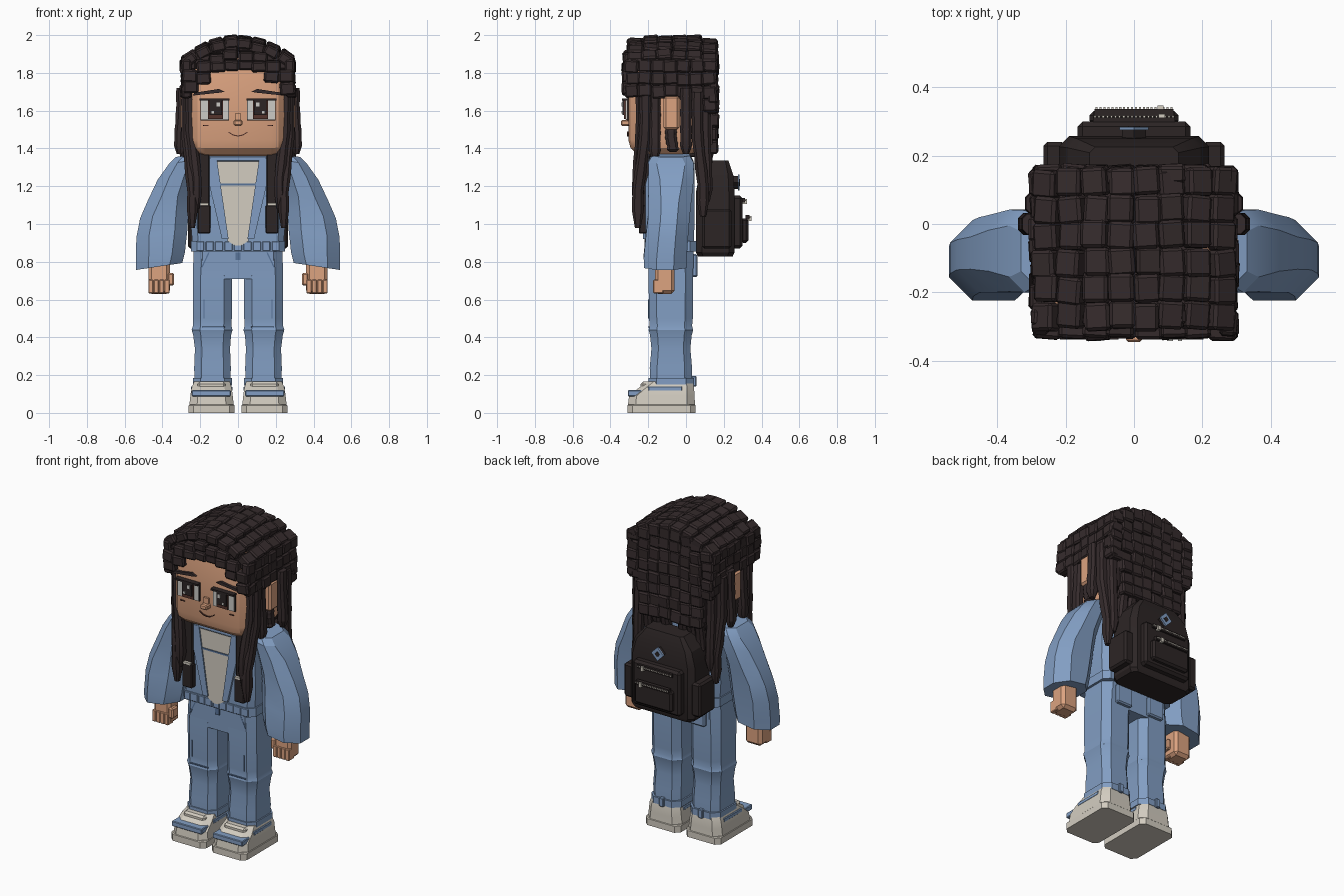
import bpy, bmesh, math, random
from mathutils import Matrix, Vector

random.seed(4)
if "Cube" in bpy.data.objects:
    bpy.data.objects.remove(bpy.data.objects["Cube"])


def material(name, *rgb):
    lin = [((c / 255 + 0.055) / 1.055) ** 2.4 for c in rgb] + [1]
    m = bpy.data.materials.new(name)
    m.use_nodes = True
    m.diffuse_color = lin
    m.node_tree.nodes["Principled BSDF"].inputs["Base Color"].default_value = lin
    return m


SKIN = material("skin", 220, 163, 128)
HAIR = material("dark hair", 53, 43, 44)
DENIM = material("denim", 130, 158, 195)
SEAM = material("dark denim", 88, 115, 152)
CREAM = material("cream", 210, 204, 192)
PACK = material("pack black", 44, 37, 37)
WHITE = material("eye white", 204, 203, 198)
IRIS = material("iris brown", 84, 52, 44)
parts = []


def finish(name, bm, mat):
    bmesh.ops.recalc_face_normals(bm, faces=bm.faces)
    me = bpy.data.meshes.new(name)
    bm.to_mesh(me)
    bm.free()
    me.materials.append(mat)
    ob = bpy.data.objects.new(name, me)
    bpy.context.collection.objects.link(ob)
    parts.append(ob)
    return ob


def box(name, mat, xs, ys, zs, bevel=0.0, seg=1):
    lo, hi = (Vector(p) for p in zip(*(sorted(r) for r in (xs, ys, zs))))
    bm = bmesh.new()
    bmesh.ops.create_cube(bm, size=1, matrix=Matrix.Translation((lo + hi) / 2) @ Matrix.Diagonal((*(hi - lo), 1)))
    if bevel:
        bmesh.ops.bevel(bm, geom=bm.edges[:], offset=bevel, segments=seg, profile=0.5, affect='EDGES')
    return finish(name, bm, mat)


def loft(name, mat, sections, chamfer=0.35, s=1, tilt=0):
    """Stack of chamfered rectangles: (x, y, z, half width, half depth)."""
    bm = bmesh.new()
    rings = []
    for x, y, z, w, d in sections:
        c = chamfer * min(w, d)
        corner = [(w, c - d), (w, d - c), (w - c, d), (c - w, d), (-w, d - c), (-w, c - d), (c - w, -d), (w - c, -d)]
        rings.append([bm.verts.new((s * (x + a), y + b, z - tilt * a)) for a, b in corner])
    for r, q in zip(rings, rings[1:]):
        for i in range(8):
            j = (i + 1) % 8
            bm.faces.new((r[i], r[j], q[j], q[i]))
    bm.faces.new(rings[0])
    bm.faces.new(rings[-1])
    return finish(name, bm, mat)


def plate(name, mat, outline, y0, y1, s=1):
    """Outline in x and z, given depth along y."""
    bm = bmesh.new()
    a, b = ([bm.verts.new((s * x, y, z)) for x, z in outline] for y in (y0, y1))
    bm.faces.new(a)
    bm.faces.new(b)
    for i in range(len(a)):
        j = (i + 1) % len(a)
        bm.faces.new((a[i], a[j], b[j], b[i]))
    return finish(name, bm, mat)


def diamond(r):
    return [(-r, 1.22), (0, 1.22 + r), (r, 1.22), (0, 1.22 - r)]


# Head and face
box("head", SKIN, (-.258, .258), (-.305, .1), (1.36, 1.9), .085, 3)
box("neck", SKIN, (-.09, .09), (-.17, .01), (1.3, 1.4))
box("nose", SKIN, (-.023, .023), (-.345, -.29), (1.52, 1.55), .006)
box("nose_bridge", SKIN, (-.017, .017), (-.318, -.29), (1.55, 1.585))
smile = [(.05 * t, 1.463 + .02 * t * t) for t in (-1, -.5, 0, .5, 1)]
plate("mouth", IRIS, smile + [(x, z + .006) for x, z in reversed(smile)], -.312, -.304)

for s, side in ((1, "left_"), (-1, "right_")):
    def b(name, mat, xs, *rest):
        return box(side + name, mat, [s * x for x in xs], *rest)

    # Eyes are layered plates
    b("eye_rim", PACK, (.047, .199), (-.313, -.305), (1.548, 1.662))
    b("eye_white", WHITE, (.05, .196), (-.32, -.313), (1.552, 1.655))
    b("iris", IRIS, (.08, .158), (-.328, -.32), (1.556, 1.655))
    b("pupil", PACK, (.086, .152), (-.336, -.328), (1.577, 1.655))
    b("glint", WHITE, (.096, .114), (-.342, -.336), (1.622, 1.643))
    b("small_glint", WHITE, (.128, .14), (-.342, -.336), (1.585, 1.597))
    b("lash", PACK, (.045, .203), (-.338, -.305), (1.653, 1.664))
    plate(side + "brow", HAIR, [(.07, 1.7), (.1, 1.715), (.23, 1.695), (.24, 1.68), (.1, 1.695)], -.32, -.26, s)
    b("freckles", IRIS, (.155, .185), (-.311, -.303), (1.518, 1.523))
    b("ear", SKIN, (.24, .305), (-.118, -.035), (1.5, 1.68), .012)

    # Sleeves, hands
    loft(side + "sleeve", DENIM, [
        (.26, -.08, 1.365, .07, .1), (.29, -.08, 1.33, .075, .12), (.325, -.078, 1.25, .1, .12),
        (.365, -.085, 1.14, .113, .115), (.39, -.09, 1.05, .128, .11), (.403, -.1, .95, .135, .112),
        (.411, -.11, .83, .13, .114), (.418, -.11, .775, .123, .112)], .6, s, .15)
    b("palm", SKIN, (.36, .475), (-.165, -.06), (.63, .8), .018)
    for i in range(4):
        x = .362 + i * .0285
        b("finger_%d" % i, SKIN, (x, x + .0275), (-.174, -.12), (.633, .705), .004)
    b("thumb", SKIN, (.338, .372), (-.165, -.105), (.675, .74), .008)

    # Trousers with knee folds and cuffs
    loft(side + "leg", DENIM, [
        (.135, -.08, .14, .095, .11), (.135, -.08, .24, .097, .112), (.135, -.08, .34, .093, .103),
        (.137, -.08, .41, .1, .11), (.137, -.08, .44, .108, .118), (.137, -.08, .46, .102, .112),
        (.136, -.08, .5, .103, .116), (.136, -.08, .72, .103, .118), (.12, -.08, .86, .115, .118)], .4, s)
    loft(side + "cuff", DENIM, [(.135, -.078, z, .104, .12) for z in (.145, .185)], .4, s)
    b("cuff_tab", DENIM, (.12, .15), (.03, .055), (.14, .195), .004)
    b("back_pocket", DENIM, (.06, .17), (.03, .062), (.72, .84), .008)
    plate(side + "pocket_seam", SEAM, [(.15, .85), (.157, .85), (.195, .77), (.188, .77)], -.201, -.19, s)
    b("leg_seam", SEAM, (.178, .182), (-.2, -.19), (.5, .6))
    b("knee_seam", SEAM, (.07, .19), (-.202, -.19), (.452, .458))

    # Shoes
    loft(side + "sole", CREAM, [(.14, -.13, 0, .121, .181), (.14, -.13, .04, .121, .181), (.14, -.13, .045, .116, .176)], .22, s)
    loft(side + "shoe", CREAM, [
        (.14, -.13, .04, .118, .178), (.14, -.128, .09, .112, .173),
        (.14, -.105, .13, .107, .148), (.138, -.085, .165, .095, .12)], .35, s)
    b("shoe_band", DENIM, (.038, .245), (-.308, -.22), (.088, .12), .004)
    b("shoe_side", DENIM, (.03, .25), (-.2, -.02), (.115, .14), .004)
    b("shoe_tongue", CREAM, (.065, .215), (-.24, -.15), (.12, .165), .012)

    # Jacket front and pack straps
    plate(side + "lapel", DENIM, [(.112, 1.345), (.155, 1.345), (.15, 1.2), (.085, .92), (.05, .92)], -.228, -.19, s)
    b("chest_seam", SEAM, (.11, .15), (-.222, -.2), (1.145, 1.15))
    b("strap", PACK, (.15, .21), (-.238, -.19), (1.0, 1.38), .006)
    b("strap_pad", PACK, (.145, .215), (-.25, -.2), (.95, 1.1), .006)
    b("buckle", CREAM, (.155, .205), (-.255, -.22), (1.097, 1.11))
    b("strap_top", PACK, (.15, .21), (-.238, .12), (1.355, 1.38), .006)
    b("pack_side_pocket", PACK, (.2, .265), (.085, .24), (.87, 1.08), .012)

    # Long locks: x, y, top and bottom, with sideways drift toward the tip
    locks = [(.272, -.215, 1.74, .98, -.03, -.04), (.25, -.235, 1.74, 1.08, -.03, -.02),
             (.268, -.165, 1.72, 1.34, .01, 0), (.268, -.08, 1.5, 1.38, 0, .01), (.3, .0, 1.72, 1.37, .01, 0),
             (.29, .06, 1.7, 1.04, -.02, .03), (.25, .1, 1.65, 1.12, 0, .01), (.18, .12, 1.5, 1.2, 0, -.02),
             (.06, .12, 1.5, 1.25, 0, -.02), (.12, .125, 1.5, 1.28, 0, -.02)]
    for n, (x, y, top, low, dx, dy) in enumerate(locks):
        path = []
        for k in range(9):
            t = k / 8
            drift = min(1, max(0, (t - .35) * 2.5))
            w = (.026 + .003 * (k % 2)) * (1 if k < 8 else .55)
            path.append((x + dx * drift, y + dy * drift, top + (low - top) * t, w, w * 1.1))
        loft(side + "lock_%d" % n, HAIR, path, .5, s)

# Jacket, shirt and waist
loft("jacket", DENIM, [(0, -.085, .88, .24, .125), (0, -.085, 1.0, .25, .13), (0, -.085, 1.2, .245, .13),
                       (0, -.08, 1.32, .22, .125), (0, -.08, 1.36, .16, .1)], .25)
plate("shirt", CREAM, [(-.115, 1.33), (.115, 1.33), (.055, .91), (.015, .885), (-.015, .885), (-.055, .91)], -.22, -.19)
plate("shirt_seam", SEAM, [(-.095, 1.215), (.095, 1.215), (.094, 1.205), (-.094, 1.205)], -.224, -.216)
box("collar", DENIM, (-.155, .155), (-.225, .03), (1.33, 1.36), .006)
loft("jacket_hem", DENIM, [(0, -.08, z, .25, .135) for z in (.855, .91)], .25)
for i in range(9):
    x = -.2 + i * .05
    box("hem_rib_%d" % i, DENIM, (x - .021, x + .021), (-.219, -.2), (.858, .907), .003)
loft("hips", DENIM, [(0, -.08, .71, .235, .117), (0, -.08, .87, .236, .121)], .4)
box("fly_button", SEAM, (-.014, .014), (-.206, -.19), (.81, .85))

# Backpack with pockets, zips and a diamond patch
loft("backpack", PACK, [(0, .155, .828, .205, .092), (0, .155, .85, .22, .102), (0, .155, 1.17, .22, .102),
                        (0, .16, 1.26, .195, .09), (0, .17, 1.335, .13, .055)], .3)
box("pack_pocket", PACK, (-.165, .165), (.24, .3), (.87, 1.15), .015)
box("pack_outer_pocket", PACK, (-.13, .13), (.29, .33), (.9, 1.03), .012)
for z, y, w in ((1.125, .3, .12), (1.035, .325, .115)):
    box("zip_tape", PACK, (-w, w), (y - .01, y + .012), (z - .012, z + .012))
    for i in range(20):
        x = -w + (i + .5) * w / 10
        box("zip_tooth", CREAM, (x - .003, x + .003), (y + .01, y + .017), (z - .003, z + .003))
    box("zip_pull", CREAM, (w * .6, w * .75), (y, y + .022), (z - .02, z + .008))
plate("patch_backing", PACK, diamond(.035), .23, .275)
plate("patch", DENIM, diamond(.043), .275, .284)
plate("patch_centre", PACK, diamond(.018), .283, .287)

# Cropped hair: one mesh of jittered blocks over a plain core
hair = bmesh.new()


def tile(pos, size, rot=(0, 0, 0)):
    m = Matrix.Translation([p + random.uniform(-.006, .006) for p in pos])
    for angle, axis in zip(rot, "XYZ"):
        m = m @ Matrix.Rotation(angle + random.uniform(-.09, .09), 4, axis)
    cube = bmesh.ops.create_cube(hair, size=1, matrix=m @ Matrix.Diagonal((*size, 1)))
    edges = {e for v in cube["verts"] for e in v.link_edges}
    bmesh.ops.bevel(hair, geom=list(edges), offset=.009, segments=1, affect='EDGES')


def crown(x):
    return 1.967 - 1.3 * x * x


def column(x, y, low, rows, width, along_x, set_back=0):
    h = (crown(x) - low) / rows
    for k in range(rows):
        size = (width, .05, h * 1.06) if along_x else (.05, width, h * 1.06)
        tile((x, y + (set_back if k == rows - 1 else 0), low + h * (k + .5)), size)


for i in range(8):
    x = -.255 + i * .073
    for j in range(6):
        y = -.268 + j * .078
        tile((x, y, crown(x) - (.015 if j in (0, 5) else 0)), (.076, .082, .055), (0, math.atan(2.6 * x), 0))
    column(x, -.31, 1.815 - .75 * max(0, abs(x) - .09), 3, .08, True, .035)
    column(x, .143, 1.38 if abs(x) < .2 else 1.58, 8 if abs(x) < .2 else 5, .08, True)
for s in (-1, 1):
    for j in range(7):
        y = -.285 + j * .068
        column(s * .276, y, 1.67 if y < .04 else 1.6, 3 if y < .04 else 4, .074, False)
finish("hair_blocks", hair, HAIR)
box("hair_core", HAIR, (-.27, .27), (-.295, .14), (1.82, 1.87))
box("hair_crown_core", HAIR, (-.2, .2), (-.27, .14), (1.86, 1.92))
box("hair_side_core", HAIR, (-.268, .268), (-.235, .14), (1.7, 1.83))
box("hair_back_core", HAIR, (-.23, .23), (.02, .14), (1.42, 1.85))

# Smooth the gentle bends and keep hard edges
for ob in bpy.context.selected_objects:
    ob.select_set(False)
for ob in parts:
    ob.select_set(True)
bpy.context.view_layer.objects.active = parts[0]
bpy.ops.object.shade_smooth_by_angle(angle=math.radians(25))
